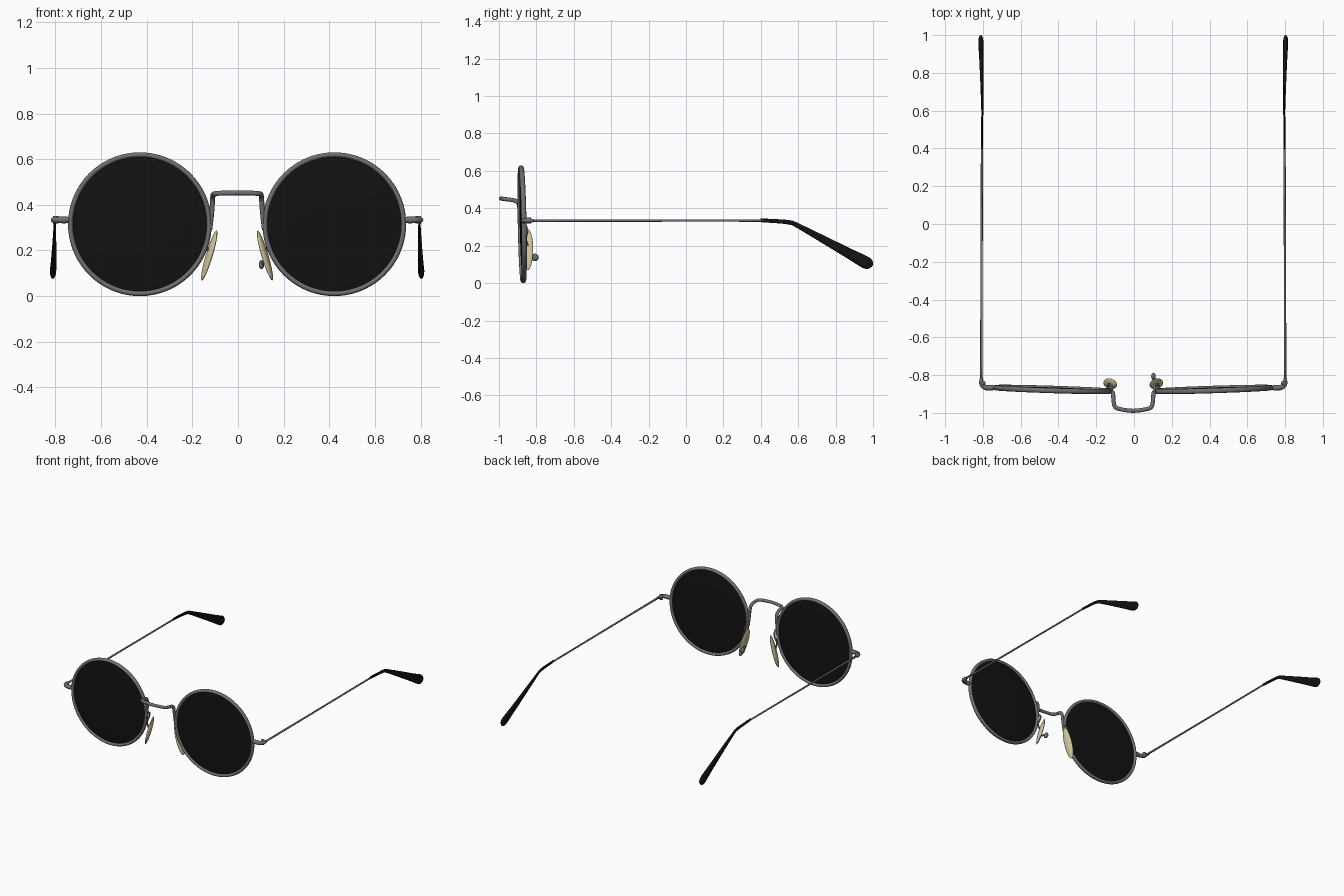
import bpy, bmesh, math
from mathutils import Vector, Matrix

if "Cube" in bpy.data.objects:
    bpy.data.objects.remove(bpy.data.objects["Cube"])

CX = -0.004  # mirror plane of the frame


def material(name, rgb):
    m = bpy.data.materials.new(name)
    m.diffuse_color = (*rgb, 1)
    m.use_nodes = True
    m.node_tree.nodes["Principled BSDF"].inputs["Base Color"].default_value = m.diffuse_color
    return m


METAL = material("dark_metal", (0.16, 0.16, 0.16))
BLACK = material("black", (0.006, 0.006, 0.006))
PAD = material("cream", (0.62, 0.55, 0.32))


def finish(name, bm, mat):
    bmesh.ops.recalc_face_normals(bm, faces=bm.faces)
    me = bpy.data.meshes.new(name)
    bm.to_mesh(me)
    bm.free()
    me.materials.append(mat)
    for p in me.polygons:
        p.use_smooth = True
    ob = bpy.data.objects.new(name, me)
    bpy.context.collection.objects.link(ob)
    return ob


def smooth_path(pts, steps):
    """Catmull-Rom through points of any dimension."""
    if steps < 2:
        return pts
    p = [pts[0]] + list(pts) + [pts[-1]]
    out = []
    for i in range(1, len(p) - 2):
        for k in range(steps):
            t = k / steps
            out.append(tuple(
                0.5 * (2 * b + (c - a) * t + (2 * a - 5 * b + 4 * c - d) * t * t
                       + (3 * b - a - 3 * c + d) * t ** 3)
                for a, b, c, d in zip(p[i - 1], p[i], p[i + 1], p[i + 2])))
    out.append(pts[-1])
    return out


def sweep(name, pts, mat, steps=5, sides=12, flat=1.0):
    """Tube through (x, y, z, radius) points; flat squeezes it sideways."""
    pts = smooth_path(pts, steps)
    bm = bmesh.new()
    rings, u = [], None
    for i, p in enumerate(pts):
        a, b = pts[max(i - 1, 0)], pts[min(i + 1, len(pts) - 1)]
        d = (Vector(b[:3]) - Vector(a[:3])).normalized()
        if u is None:
            u = Vector((1, 0, 0)) if abs(d.x) < 0.8 else Vector((0, 0, 1))
        u = (u - d * u.dot(d)).normalized()
        v = d.cross(u)
        rings.append([bm.verts.new(Vector(p[:3]) + p[3] * (
            u * flat * math.cos(j * math.tau / sides) + v * math.sin(j * math.tau / sides)))
            for j in range(sides)])
    for r, q in zip(rings, rings[1:]):
        for j in range(sides):
            k = (j + 1) % sides
            bm.faces.new((r[j], r[k], q[k], q[j]))
    bm.faces.new(rings[0])
    bm.faces.new(rings[-1])
    return finish(name, bm, mat)


def ellipsoid(name, matrix, size, mat, u=32, v=16):
    bm = bmesh.new()
    bmesh.ops.create_uvsphere(bm, u_segments=u, v_segments=v, radius=1,
                              matrix=matrix @ Matrix.Diagonal((*size, 1)))
    return finish(name, bm, mat)


def ring(name, matrix, R, r, mat, n=72, m=12):
    bm = bmesh.new()
    g = []
    for i in range(n):
        a = i * math.tau / n
        g.append([bm.verts.new(matrix @ Vector((
            (R + r * math.cos(b)) * math.cos(a), (R + r * math.cos(b)) * math.sin(a),
            1.25 * r * math.sin(b)))) for b in (j * math.tau / m for j in range(m))])
    for i in range(n):
        for j in range(m):
            k, l = (i + 1) % n, (j + 1) % m
            bm.faces.new((g[i][j], g[k][j], g[k][l], g[i][l]))
    return finish(name, bm, mat)


for s, side in ((-1, "left"), (1, "right")):
    def mx(pts):
        return [(CX + s * p[0], *p[1:]) for p in pts]

    # rim and lens, slightly wrapped and tilted
    M = (Matrix.Translation((CX + s * 0.426, -0.876, 0.315))
         @ Matrix.Rotation(s * 0.032, 4, 'Z') @ Matrix.Rotation(math.pi / 2 + 0.02, 4, 'X'))
    ring("rim_" + side, M, 0.304, 0.011, METAL)
    ellipsoid("lens_" + side, M, (0.303, 0.303, 0.009), BLACK, 64, 12)

    # end piece and hinge
    sweep("end_piece_" + side, mx([
        (0.732, -0.866, 0.334, 0.011), (0.752, -0.867, 0.334, 0.015),
        (0.778, -0.866, 0.334, 0.014), (0.798, -0.855, 0.334, 0.013),
        (0.804, -0.838, 0.334, 0.012), (0.804, -0.815, 0.334, 0.008)]), METAL)
    sweep("hinge_barrel_" + side, mx([
        (0.794, -0.842, 0.318, 0.012), (0.794, -0.842, 0.350, 0.012)]), METAL, 1)

    # temple wire and its tip
    sweep("temple_" + side, mx([
        (0.804, -0.83, 0.334, 0.007), (0.803, -0.2, 0.334, 0.006),
        (0.801, 0.42, 0.334, 0.006)]), METAL, 4)
    sweep("temple_tip_" + side, mx([
        (0.801, 0.402, 0.335, 0.008), (0.801, 0.41, 0.335, 0.010),
        (0.801, 0.50, 0.330, 0.011), (0.800, 0.56, 0.323, 0.012),
        (0.799, 0.60, 0.306, 0.013), (0.801, 0.75, 0.225, 0.021),
        (0.804, 0.88, 0.154, 0.028), (0.806, 0.95, 0.116, 0.033),
        (0.807, 0.975, 0.103, 0.030), (0.807, 0.99, 0.095, 0.019),
        (0.807, 0.996, 0.091, 0.004)]), BLACK, 4, 16, 0.42)

    # nose pad and its wire arm
    P = (Matrix.Translation((CX + s * 0.122, -0.846, 0.178))
         @ Matrix.Rotation(-s * 0.29, 4, 'Y') @ Matrix.Rotation(-s * 0.3, 4, 'Z'))
    ellipsoid("nose_pad_" + side, P, (0.013, 0.030, 0.114), PAD)
    sweep("pad_arm_" + side, mx([
        (0.114, -0.885, 0.33, 0.006), (0.113, -0.862, 0.315, 0.006),
        (0.122, -0.850, 0.28, 0.006), (0.134, -0.858, 0.24, 0.006),
        (0.130, -0.848, 0.20, 0.006)]), METAL, 4, 8)

# pad screw, present on one side only
sweep("pad_screw_stem", [(0.112, -0.845, 0.15, 0.007), (0.104, -0.80, 0.14, 0.007)], METAL, 1, 8)
ellipsoid("pad_screw", Matrix.Translation((0.103, -0.807, 0.138)), (0.012, 0.020, 0.020), METAL, 16, 10)

# bridge: rises from both rims and arches forward
half = [(0.117, -0.887, 0.29, 0.008), (0.111, -0.889, 0.36, 0.010), (0.108, -0.893, 0.415, 0.011),
        (0.106, -0.908, 0.438, 0.011), (0.104, -0.940, 0.446, 0.011), (0.096, -0.968, 0.449, 0.011),
        (0.070, -0.980, 0.451, 0.011)]
path = ([(CX - p[0], *p[1:]) for p in half] + [(CX, -0.989, 0.452, 0.011)]
        + [(CX + p[0], *p[1:]) for p in reversed(half)])
sweep("bridge", path, METAL, 5, 12)
